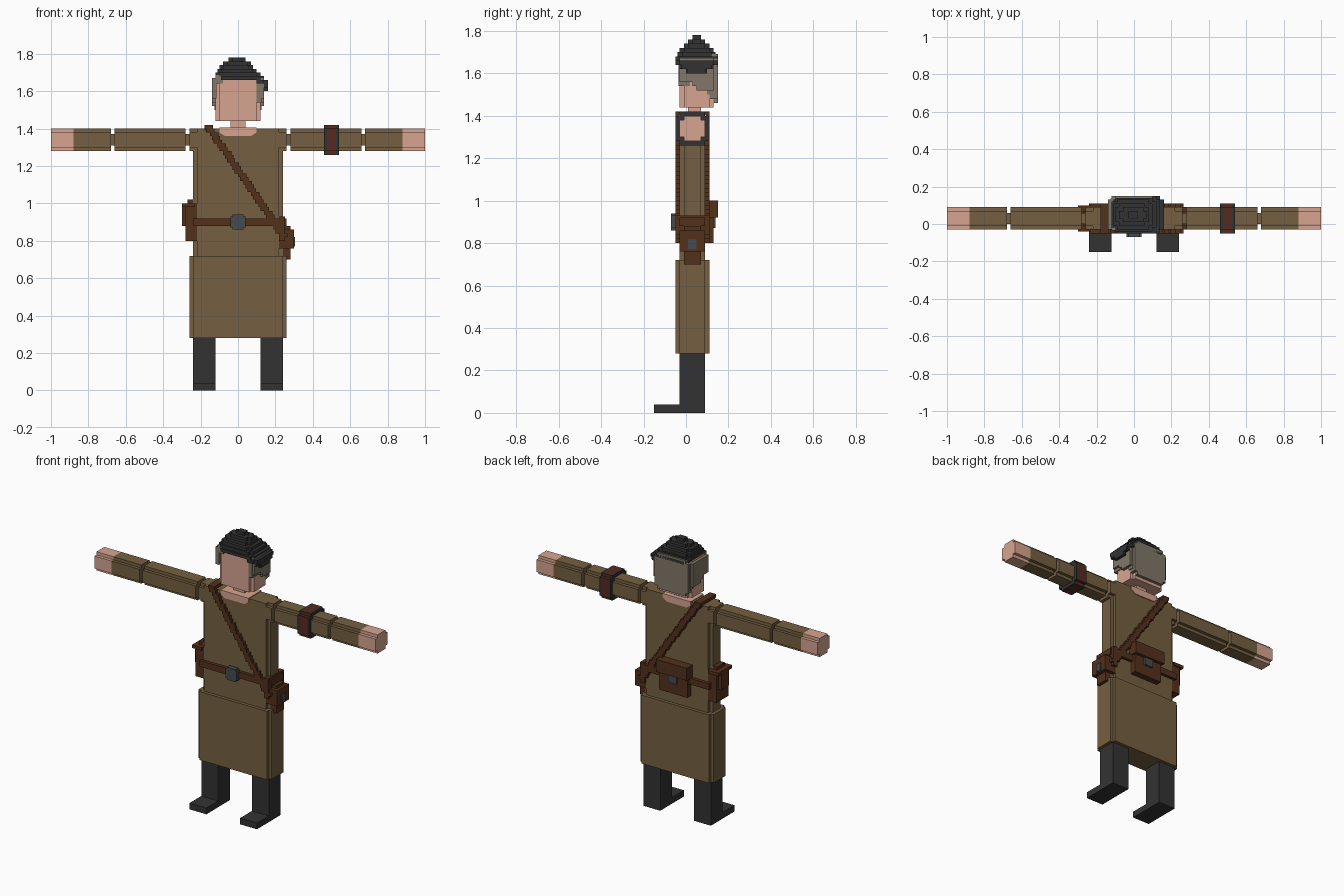
import bpy, bmesh
from mathutils import Vector

if "Cube" in bpy.data.objects:
    bpy.data.objects.remove(bpy.data.objects["Cube"])


def material(name, r, g, b):
    m = bpy.data.materials.new(name)
    m.diffuse_color = tuple((c / 255) ** 2.2 for c in (r, g, b)) + (1,)
    m.use_nodes = True
    m.node_tree.nodes["Principled BSDF"].inputs["Base Color"].default_value = m.diffuse_color
    return m


COAT = material("coat_brown", 116, 96, 67)
SKIN = material("skin", 214, 163, 143)
BLACK = material("charcoal", 54, 54, 55)
LEATHER = material("leather", 84, 52, 33)
HAIR = material("grey_hair", 128, 119, 104)
RED = material("dark_red", 88, 46, 37)
METAL = material("dark_metal", 72, 76, 80)


def prisms(name, mat, parts):
    """Each part is (axis, outline, low, high): an outline extruded along an axis."""
    bm = bmesh.new()
    for axis, outline, lo, hi in parts:
        def place(p, d):
            v = list(p)
            v.insert(axis, d)
            return bm.verts.new(Vector(v))
        a = [place(p, lo) for p in outline]
        b = [place(p, hi) for p in outline]
        n = len(a)
        bm.faces.new(a)
        bm.faces.new(b[::-1])
        for i in range(n):
            bm.faces.new((a[i], b[i], b[(i + 1) % n], a[(i + 1) % n]))
    bmesh.ops.recalc_face_normals(bm, faces=bm.faces)
    me = bpy.data.meshes.new(name)
    bm.to_mesh(me)
    bm.free()
    me.materials.append(mat)
    ob = bpy.data.objects.new(name, me)
    bpy.context.collection.objects.link(ob)
    return ob


def rect(u0, u1, v0, v1):
    return [(u0, v0), (u1, v0), (u1, v1), (u0, v1)]


def notched(u0, u1, v0, v1, n=0.02):
    """Rectangle with a square step cut from each corner."""
    return [(u0 + n, v0), (u1 - n, v0), (u1 - n, v0 + n), (u1, v0 + n),
            (u1, v1 - n), (u1 - n, v1 - n), (u1 - n, v1), (u0 + n, v1),
            (u0 + n, v1 - n), (u0, v1 - n), (u0, v0 + n), (u0 + n, v0 + n)]


def box(x0, x1, y0, y1, z0, z1):
    return (2, rect(x0, x1, y0, y1), z0, z1)


# Coat
prisms("coat_torso", COAT, [(2, notched(-0.24, 0.24, -0.03, 0.09), 0.7, 1.40)])
prisms("coat_skirt", COAT, [(2, notched(-0.26, 0.26, -0.05, 0.11), 0.28, 0.72)])
prisms("neckline", SKIN, [(1, [(-0.10, 1.405), (-0.10, 1.38), (-0.07, 1.36), (0.07, 1.36),
                               (0.10, 1.38), (0.10, 1.405)], -0.036, 0.096)])

# Arms, hands and boots
boot = [(-0.15, 0), (0.09, 0), (0.09, 0.3), (-0.03, 0.3), (-0.03, 0.04), (-0.15, 0.04)]
sleeve = notched(-0.03, 0.09, 1.28, 1.40)
joint = rect(0.0, 0.06, 1.31, 1.37)
for s, side in ((1, "left"), (-1, "right")):
    prisms(side + "_shoulder", COAT, [(0, sleeve, s * 0.22, s * 0.26)])
    prisms(side + "_upper_sleeve", COAT, [(0, sleeve, s * 0.28, s * 0.66)])
    prisms(side + "_lower_sleeve", COAT, [(0, sleeve, s * 0.68, s * 0.88)])
    prisms(side + "_arm_joints", COAT, [(0, joint, s * 0.25, s * 0.29),
                                        (0, joint, s * 0.65, s * 0.69)])
    prisms(side + "_hand", SKIN, [(0, sleeve, s * 0.88, s * 1.0)])
    prisms(side + "_boot", BLACK, [(0, boot, s * 0.12, s * 0.24)])

# Arm band with a red middle stripe
band = notched(-0.05, 0.11, 1.26, 1.42)
prisms("arm_band_edges", BLACK, [(0, band, 0.46, 0.475), (0, band, 0.525, 0.54)])
prisms("arm_band_stripe", RED, [(0, band, 0.475, 0.525)])

# Head and hair
prisms("neck", SKIN, [box(-0.04, 0.04, 0.01, 0.07, 1.38, 1.46)])
prisms("head", SKIN, [(2, notched(-0.12, 0.12, -0.03, 0.13), 1.44, 1.68)])
side_hair = [(-0.03, 1.56), (0.03, 1.56), (0.03, 1.54), (0.05, 1.54), (0.05, 1.52),
             (0.13, 1.52), (0.13, 1.67), (-0.03, 1.67)]
prisms("hair_sides", HAIR, [(0, side_hair, s * 0.115, s * 0.14) for s in (1, -1)])
prisms("hair_back", HAIR, [(1, notched(-0.12, 0.12, 1.46, 1.69), 0.11, 0.15),
                           box(-0.125, 0.125, 0.10, 0.135, 1.50, 1.67)])
prisms("hair_fringe", HAIR, [box(-0.12, -0.08, -0.036, 0.02, 1.64, 1.69),
                             box(0.10, 0.125, -0.036, 0.02, 1.54, 1.66)])

# Slanted cap made of stacked layers: bottom z, x range, y range
layers = [(1.76, -0.05, 0.04, 0.03, 0.07), (1.74, -0.08, 0.07, 0.01, 0.09),
          (1.72, -0.10, 0.08, -0.01, 0.11), (1.70, -0.11, 0.10, -0.03, 0.13),
          (1.68, -0.12, 0.12, -0.04, 0.14), (1.66, -0.11, 0.14, -0.05, 0.15),
          (1.64, 0.08, 0.16, -0.05, 0.15), (1.62, 0.12, 0.16, -0.03, 0.13),
          (1.60, 0.14, 0.16, 0.00, 0.10)]
prisms("cap", BLACK, [(2, notched(x0, x1, y0, y1, 0.02 if x1 - x0 > 0.06 else 0.008), z, z + 0.02)
                      for z, x0, x1, y0, y1 in layers])

# Stepped diagonal strap on the chest and back
left, right = [], []
for i in range(30):
    z = 1.42 - 0.02 * i
    x = round((-0.18 + 0.0137 * i) / 0.01) * 0.01
    left += [(x, z), (x, z - 0.02)]
    right += [(x + 0.045, z), (x + 0.045, z - 0.02)]
stair = left + right[::-1]
prisms("shoulder_strap", LEATHER, [(1, stair, -0.05, -0.03), (1, stair, 0.09, 0.11),
                                   box(-0.18, -0.135, -0.04, 0.10, 1.39, 1.42)])

# Belt and buckle
prisms("belt", LEATHER, [(2, notched(-0.26, 0.26, -0.05, 0.11), 0.88, 0.92)])
prisms("buckle", METAL, [(1, notched(-0.04, 0.04, 0.86, 0.94, 0.01), -0.07, -0.04)])

# Pouches on both hips and the back
prisms("left_pouch", LEATHER, [box(0.22, 0.28, -0.01, 0.07, 0.70, 0.88),
                               box(0.22, 0.30, -0.03, 0.09, 0.76, 0.86),
                               box(0.22, 0.25, -0.05, 0.11, 0.80, 0.93)])
prisms("left_clasp", METAL, [box(0.29, 0.305, 0.01, 0.05, 0.77, 0.82)])
prisms("right_pouch", LEATHER, [box(-0.28, -0.22, -0.03, 0.09, 0.80, 1.00),
                                box(-0.30, -0.23, -0.04, 0.10, 0.98, 1.00),
                                box(-0.30, -0.23, -0.01, 0.07, 0.88, 0.98),
                                box(-0.27, -0.22, -0.01, 0.07, 1.00, 1.02)])
prisms("back_pouch", LEATHER, [box(-0.10, 0.10, 0.08, 0.13, 0.80, 0.98),
                               box(-0.11, 0.11, 0.08, 0.15, 0.92, 1.00)])
prisms("back_clasp", METAL, [box(-0.03, 0.03, 0.12, 0.14, 0.87, 0.92)])
